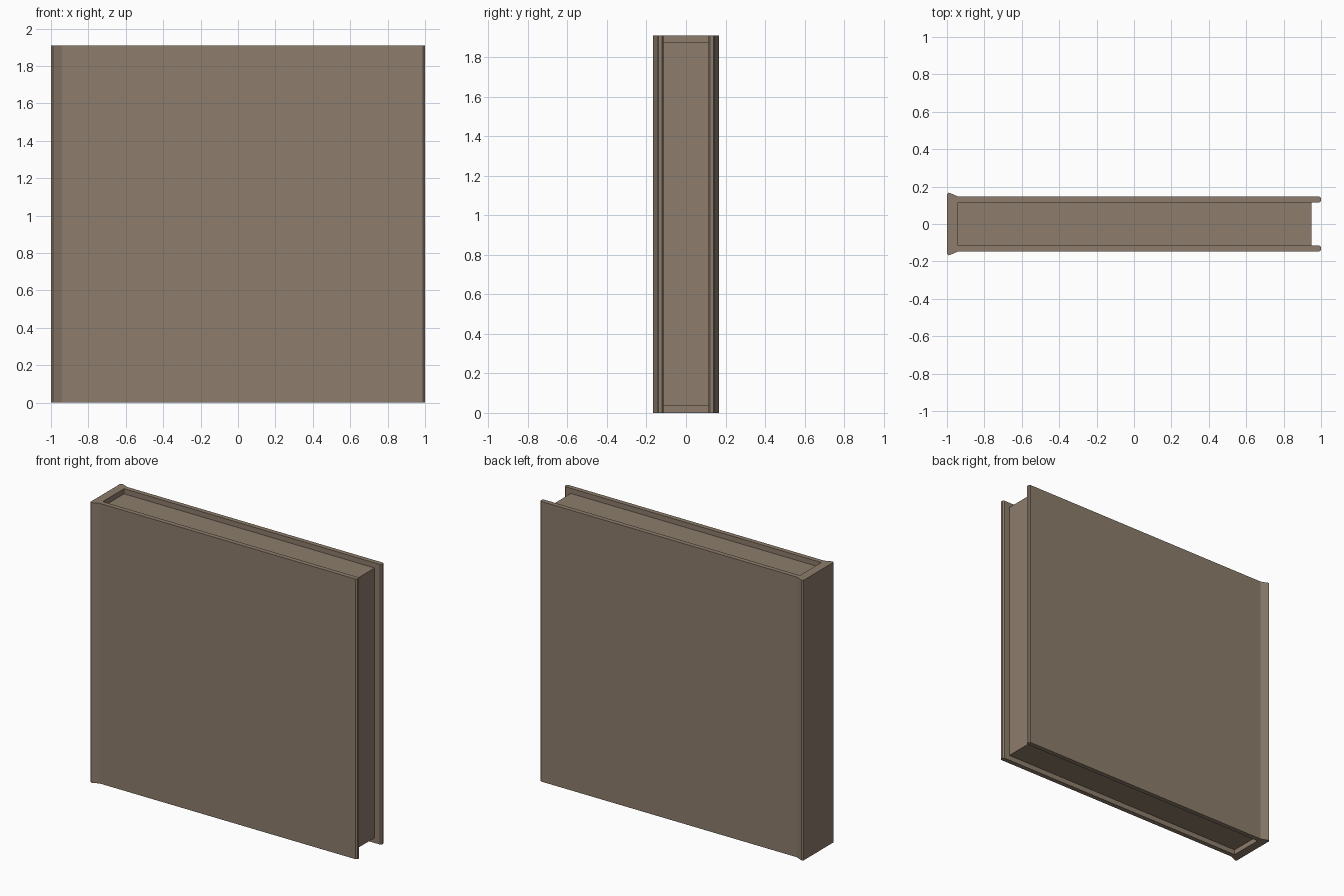
import bpy, bmesh

if "Cube" in bpy.data.objects:
    bpy.data.objects.remove(bpy.data.objects["Cube"], do_unlink=True)

HEIGHT = 1.91

# one flat colour for the whole book
brown = bpy.data.materials.new("taupe_brown")
brown.use_nodes = True
colour = (0.266, 0.205, 0.150, 1)
brown.diffuse_color = colour
brown.node_tree.nodes["Principled BSDF"].inputs["Base Color"].default_value = colour


def extrude_outline(name, outline, bottom, top):
    """Extrude a plan outline upwards into a closed solid."""
    bm = bmesh.new()
    base = bm.faces.new([bm.verts.new((x, y, bottom)) for x, y in outline])
    result = bmesh.ops.extrude_face_region(bm, geom=[base])
    raised = [v for v in result["geom"] if isinstance(v, bmesh.types.BMVert)]
    bmesh.ops.translate(bm, verts=raised, vec=(0, 0, top - bottom))
    bmesh.ops.recalc_face_normals(bm, faces=bm.faces)
    mesh = bpy.data.meshes.new(name)
    bm.to_mesh(mesh)
    bm.free()
    mesh.materials.append(brown)
    obj = bpy.data.objects.new(name, mesh)
    bpy.context.collection.objects.link(obj)
    return obj


# cover: flared spine and two boards in one wrapped profile, mirrored across y
half = [(-1, 0.16), (-0.99, 0.168), (-0.94, 0.147), (0.99, 0.147), (1, 0.14),
        (1, 0.122), (0.99, 0.115), (-0.94, 0.115)]
mirrored = [(x, -y) for x, y in reversed(half)]
extrude_outline("cover", half + mirrored, 0, HEIGHT)

# pages: plain block set in from the open edges of the cover
inset = 0.035
page_outline = [(-0.94, -0.115), (0.95, -0.115), (0.95, 0.115), (-0.94, 0.115)]
extrude_outline("page_block", page_outline, inset, HEIGHT - inset)
